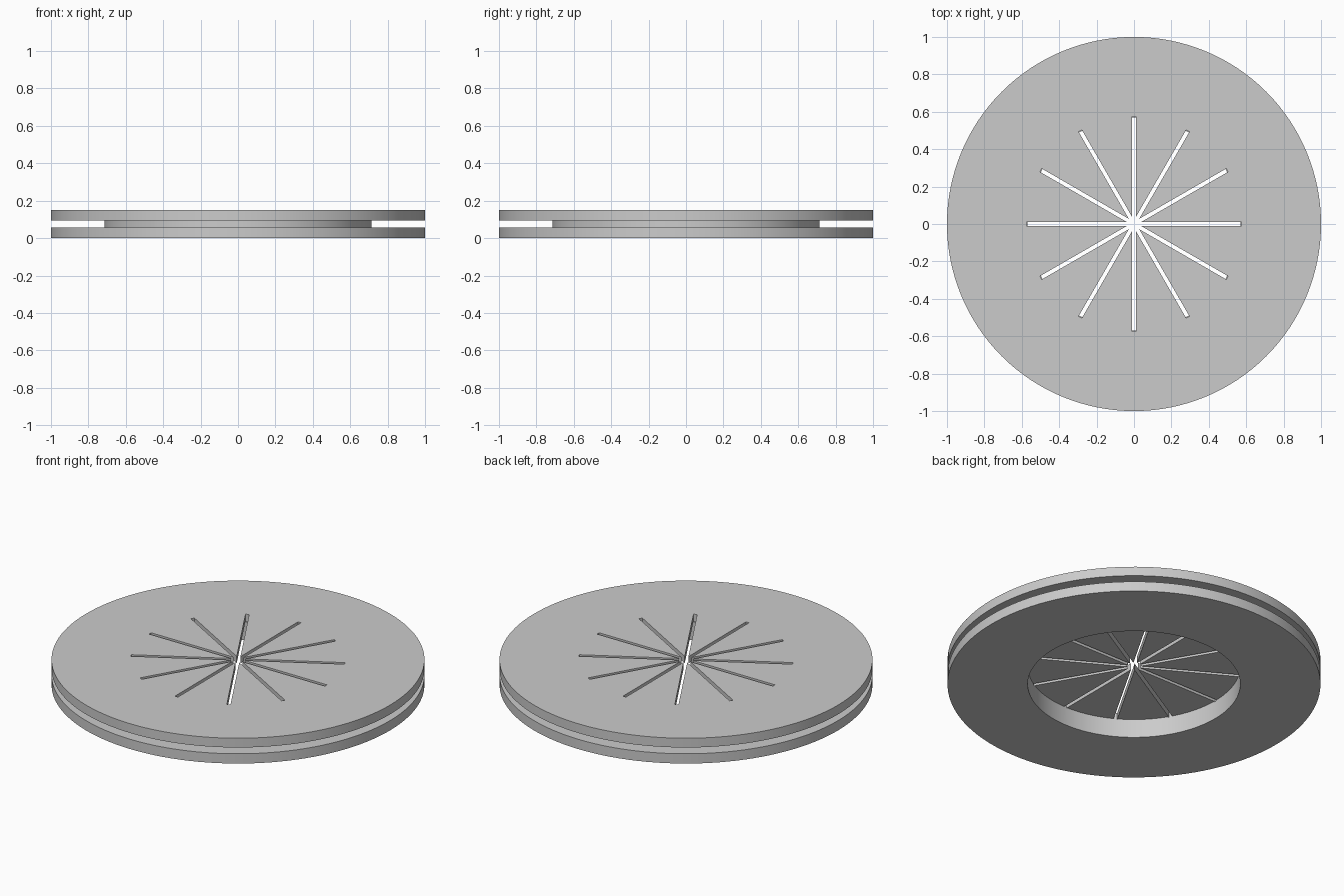
import bpy, bmesh, math
from mathutils import Vector

cube = bpy.data.objects.get("Cube")
if cube:
    bpy.data.objects.remove(cube, do_unlink=True)

SEGMENTS = 128
SLOTS = 12
SLOT_WIDTH = 0.02
SLOT_REACH = 0.575
HOLE_RADIUS = 0.57
CEILING = 0.11
HEIGHT = 0.15

grey = bpy.data.materials.new("plain_grey")
grey.use_nodes = True
colour = (0.6, 0.6, 0.6, 1)
grey.diffuse_color = colour
grey.node_tree.nodes["Principled BSDF"].inputs["Base Color"].default_value = colour


def add_object(name, bm):
    bmesh.ops.recalc_face_normals(bm, faces=bm.faces)
    mesh = bpy.data.meshes.new(name)
    bm.to_mesh(mesh)
    bm.free()
    mesh.materials.append(grey)
    obj = bpy.data.objects.new(name, mesh)
    bpy.context.collection.objects.link(obj)
    return obj


# Grooved disc with a recess underneath, turned from a half profile
profile = [(0, CEILING), (HOLE_RADIUS, CEILING), (HOLE_RADIUS, 0), (1, 0),
           (1, 0.058), (0.713, 0.058), (0.713, 0.095), (1, 0.095),
           (1, HEIGHT), (0, HEIGHT)]
bm = bmesh.new()
verts = [bm.verts.new((r, 0, z)) for r, z in profile]
edges = [bm.edges.new(pair) for pair in zip(verts, verts[1:])]
bmesh.ops.spin(bm, geom=verts + edges, cent=(0, 0, 0), axis=(0, 0, 1),
               angle=math.tau, steps=SEGMENTS)
bmesh.ops.remove_doubles(bm, verts=bm.verts, dist=1e-4)
disc = add_object("grooved_disc", bm)

# Star-shaped cutter for the radial slots
bm = bmesh.new()
half = SLOT_WIDTH / 2
step = math.tau / SLOTS
outline = []
for i in range(SLOTS):
    along = Vector((math.cos(i * step), math.sin(i * step), 0))
    side = Vector((-along.y, along.x, 0))
    inner = half / math.tan(step / 2)
    outline += [along * SLOT_REACH - side * half,
                along * SLOT_REACH + side * half,
                along * inner + side * half]
base = Vector((0, 0, CEILING - 0.004))
face = bm.faces.new([bm.verts.new(p + base) for p in outline])
top = bmesh.ops.extrude_face_region(bm, geom=[face])["geom"]
bmesh.ops.translate(bm, vec=(0, 0, 0.1),
                    verts=[v for v in top if isinstance(v, bmesh.types.BMVert)])
cutter = add_object("slot_cutter", bm)
cutter.hide_render = True

# Cut the slots and drop the cutter
cut = disc.modifiers.new("slots", "BOOLEAN")
cut.operation = "DIFFERENCE"
cut.solver = "EXACT"
cut.object = cutter
bpy.ops.object.select_all(action="DESELECT")
disc.select_set(True)
bpy.context.view_layer.objects.active = disc
bpy.ops.object.modifier_apply(modifier=cut.name)
bpy.data.objects.remove(cutter, do_unlink=True)
bpy.ops.object.shade_smooth_by_angle(angle=math.radians(30))
